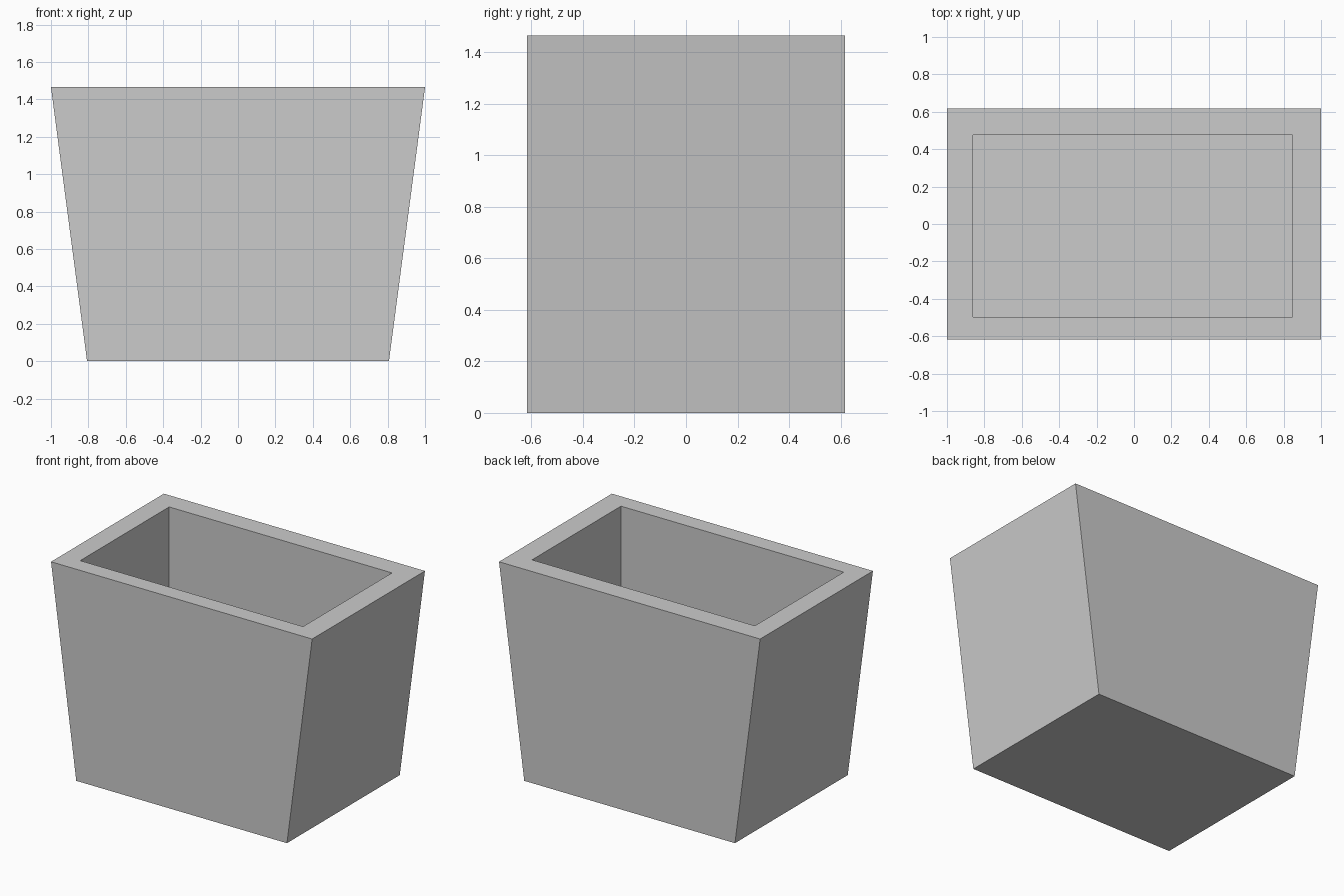
import bpy
import bmesh

if "Cube" in bpy.data.objects:
    bpy.data.objects.remove(bpy.data.objects["Cube"])

HEIGHT = 1.465
HALF_DEPTH = 0.617
HALF_BASE, HALF_TOP = 0.807, 1.0
CAVITY_X = (-0.86, 0.847)
CAVITY_Y = (-0.498, 0.475)
FLOOR_Z = 0.6

bm = bmesh.new()

# Outer body: box that widens towards the top along x
bmesh.ops.create_cube(bm, size=2)
for v in bm.verts:
    top = v.co.z > 0
    v.co.x *= HALF_TOP if top else HALF_BASE
    v.co.y *= HALF_DEPTH
    v.co.z = HEIGHT if top else 0

# Rim: inset the top face and fit it to the slightly off-centre opening
bm.normal_update()
opening = max(bm.faces, key=lambda f: f.calc_center_median().z)
bmesh.ops.inset_region(bm, faces=[opening], thickness=0.1)
for v in opening.verts:
    v.co.x = CAVITY_X[v.co.x > 0]
    v.co.y = CAVITY_Y[v.co.y > 0]

# Cavity: straight walls down to a flat floor
floor = bmesh.ops.extrude_discrete_faces(bm, faces=[opening])["faces"][0]
for v in floor.verts:
    v.co.z = FLOOR_Z

bmesh.ops.recalc_face_normals(bm, faces=bm.faces)
mesh = bpy.data.meshes.new("tapered_planter")
bm.to_mesh(mesh)
bm.free()
planter = bpy.data.objects.new("tapered_planter", mesh)
bpy.context.collection.objects.link(planter)
